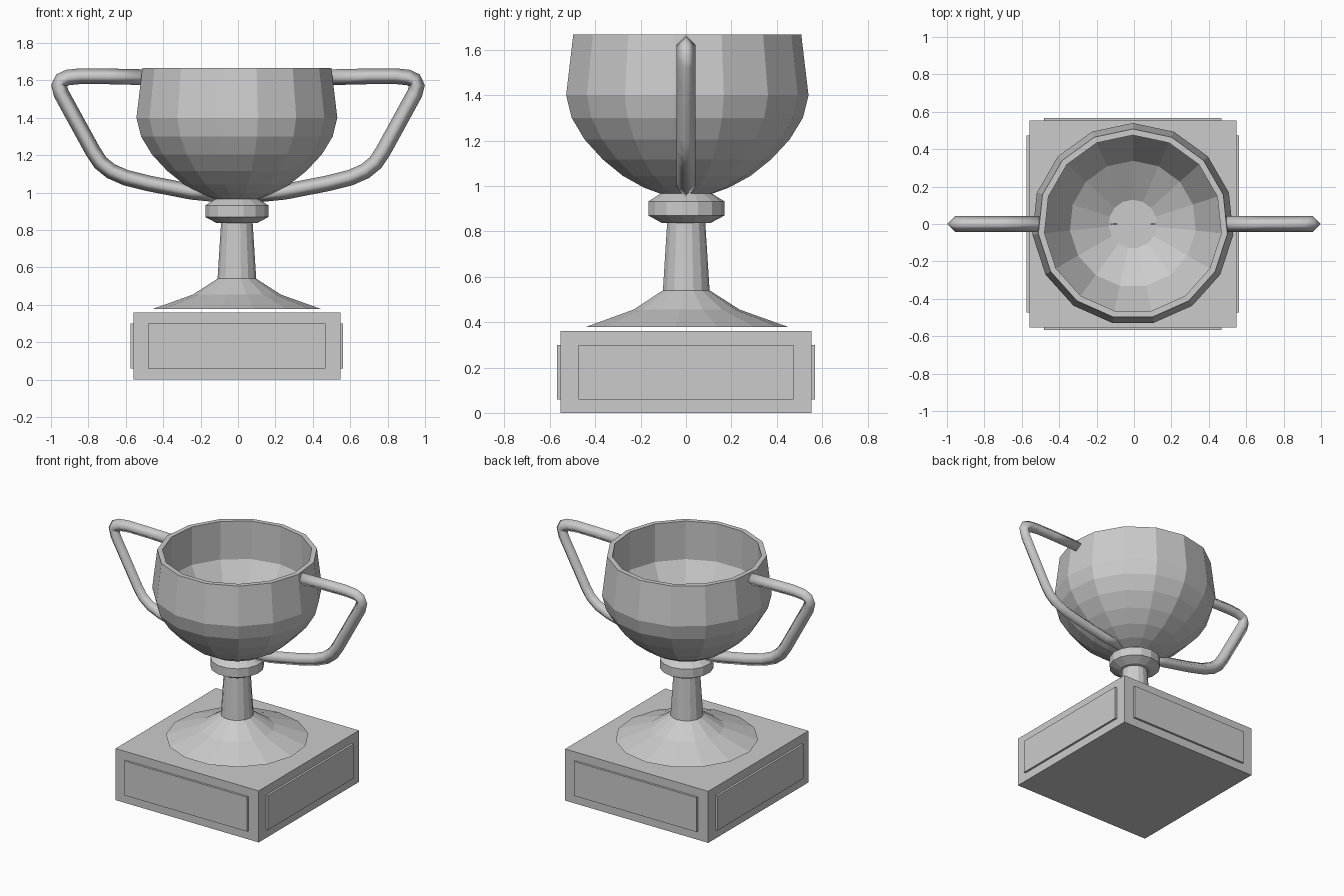
import bpy, bmesh
from math import sin, cos, pi
from mathutils import Vector

if "Cube" in bpy.data.objects:
    bpy.data.objects.remove(bpy.data.objects["Cube"])

CX = -0.006   # slight offset of the turned parts and base
SIDES = 15


def finish(name, bm, smooth=False):
    bmesh.ops.recalc_face_normals(bm, faces=bm.faces)
    me = bpy.data.meshes.new(name)
    bm.to_mesh(me)
    bm.free()
    for p in me.polygons:
        p.use_smooth = smooth
    ob = bpy.data.objects.new(name, me)
    bpy.context.collection.objects.link(ob)
    return ob


def lathe(name, profile):
    """Turn a (radius, z) profile into a capped 15-sided solid."""
    bm = bmesh.new()
    rings = []
    for r, z in profile:
        rings.append([bm.verts.new((CX + r * cos(pi / 2 + 2 * pi * i / SIDES),
                                    r * sin(pi / 2 + 2 * pi * i / SIDES), z))
                      for i in range(SIDES)])
    for a, b in zip(rings, rings[1:]):
        for i in range(SIDES):
            j = (i + 1) % SIDES
            bm.faces.new((a[i], a[j], b[j], b[i]))
    bm.faces.new(rings[0])
    bm.faces.new(rings[-1])
    return finish(name, bm)


def box(name, center, size):
    bm = bmesh.new()
    bmesh.ops.create_cube(bm, size=1)
    for v in bm.verts:
        v.co = Vector(c + s * k for c, s, k in zip(center, size, v.co))
    return finish(name, bm)


def handle(name, path, r, side):
    """Sweep a diamond section along a path in the xz plane."""
    bm = bmesh.new()
    pts = [Vector((side * x, 0, z)) for x, z in path]
    rings = []
    for i, p in enumerate(pts):
        t = (pts[min(i + 1, len(pts) - 1)] - pts[max(i - 1, 0)]).normalized()
        n = Vector((-t.z, 0, t.x)) * r
        y = Vector((0, r, 0))
        rings.append([bm.verts.new(p + d) for d in (n, y, -n, -y)])
    for a, b in zip(rings, rings[1:]):
        for i in range(4):
            j = (i + 1) % 4
            bm.faces.new((a[i], a[j], b[j], b[i]))
    bm.faces.new(rings[0])
    bm.faces.new(rings[-1])
    return finish(name, bm, smooth=True)


# Square plinth with a raised panel on each side
box("plinth", (CX, 0, 0.18), (1.106, 1.106, 0.36))
for s, label in ((-1, "a"), (1, "b")):
    box("plinth_panel_y_" + label, (CX, s * 0.557, 0.18), (0.948, 0.022, 0.24))
    box("plinth_panel_x_" + label, (CX + s * 0.557, 0, 0.18), (0.022, 0.948, 0.24))

# Flared foot, stem and collar
lathe("foot_and_stem", [(0.453, 0.378), (0.237, 0.455), (0.104, 0.54),
                        (0.085, 0.838), (0.11, 0.838), (0.17, 0.87),
                        (0.17, 0.932), (0.115, 0.966)])

# Hollow bowl: outside up to the rim, then down the inside
lathe("bowl", [(0.115, 0.966), (0.19, 0.993), (0.285, 1.045), (0.375, 1.117),
               (0.457, 1.205), (0.515, 1.30), (0.54, 1.40), (0.508, 1.667),
               (0.475, 1.667), (0.478, 1.40), (0.338, 1.15), (0.13, 1.03)])

# Pair of handles
path = [(0.49, 1.617), (0.70, 1.622), (0.84, 1.623), (0.91, 1.616), (0.945, 1.600),
        (0.957, 1.575), (0.945, 1.53), (0.86, 1.375), (0.775, 1.22), (0.735, 1.16),
        (0.68, 1.115), (0.60, 1.08), (0.48, 1.05), (0.25, 1.005), (0.08, 0.988)]
handle("handle_right", path, 0.042, 1)
handle("handle_left", path, 0.042, -1)
